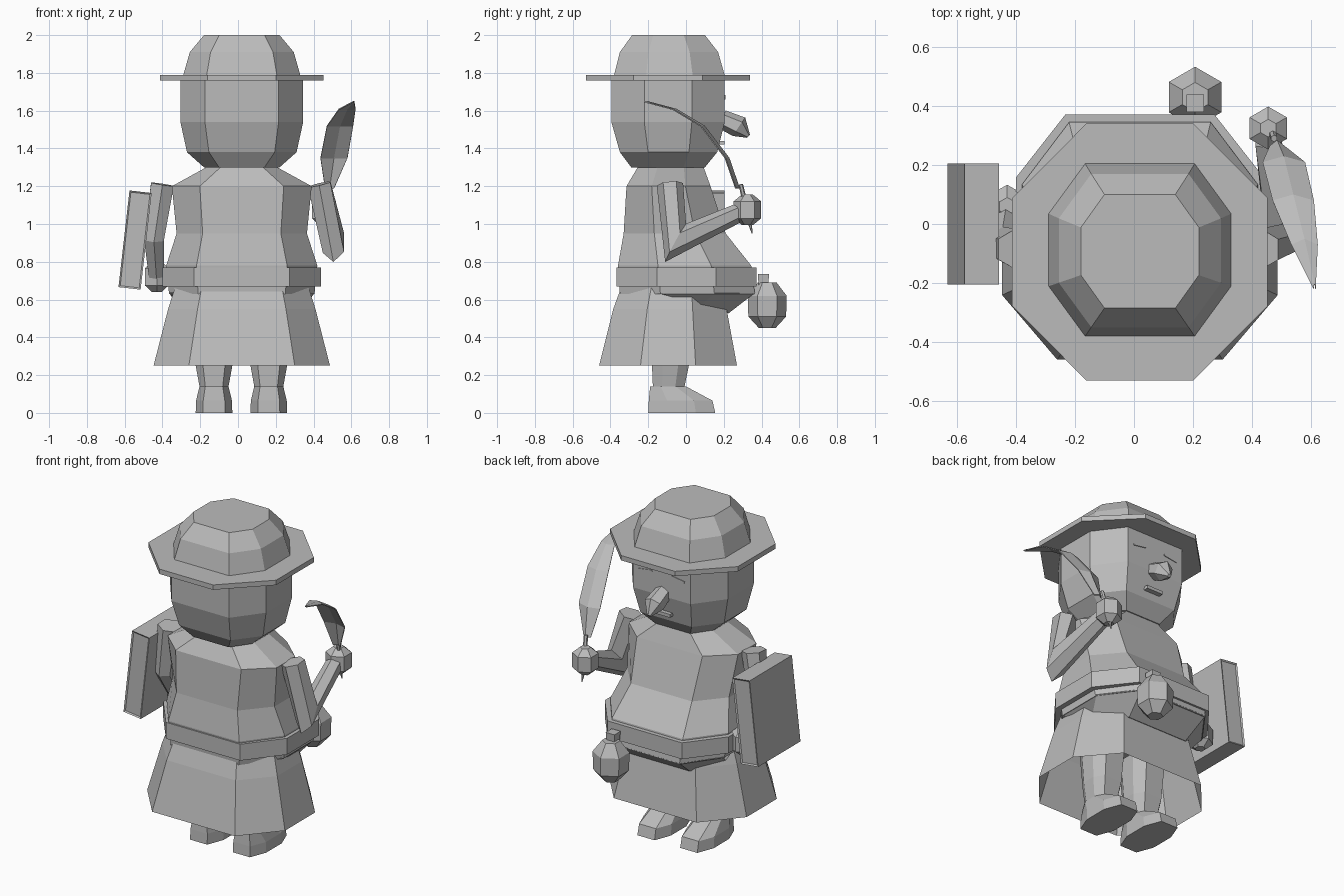
import bpy, bmesh, math
from mathutils import Vector, Matrix

cube = bpy.data.objects.get("Cube")
if cube:
    bpy.data.objects.remove(cube)

grey = bpy.data.materials.new("stone_grey")
grey.use_nodes = True
COLOUR = (0.5, 0.5, 0.5, 1)
grey.diffuse_color = COLOUR
grey.node_tree.nodes["Principled BSDF"].inputs["Base Color"].default_value = COLOUR

CX = 0.02  # centre line of the body


def finish(name, bm):
    bmesh.ops.recalc_face_normals(bm, faces=bm.faces)
    mesh = bpy.data.meshes.new(name)
    bm.to_mesh(mesh)
    bm.free()
    mesh.materials.append(grey)
    obj = bpy.data.objects.new(name, mesh)
    bpy.context.collection.objects.link(obj)
    return obj


def loft(name, loops, caps=True):
    """Skin a stack of equal-sized point loops."""
    bm = bmesh.new()
    rows = [[bm.verts.new(p) for p in loop] for loop in loops]
    for a, b in zip(rows, rows[1:]):
        for i in range(len(a)):
            j = (i + 1) % len(a)
            bm.faces.new((a[i], a[j], b[j], b[i]))
    if caps:
        bm.faces.new(rows[0])
        bm.faces.new(rows[-1])
    return finish(name, bm)


def octagon(z, half_x, back, front, cx=CX, kx=0.6, ky=0.42, lift=None):
    """Stretched octagon; lift(y) replaces z for slanted hems."""
    cy, half_y = (back + front) / 2, (front - back) / 2
    shape = [(1, -ky), (1, ky), (kx, 1), (-kx, 1), (-1, ky), (-1, -ky), (-kx, -1), (kx, -1)]
    pts = [(cx + half_x * x, cy + half_y * y) for x, y in shape]
    return [(x, y, lift(y) if lift else z) for x, y in pts]


def body(name, rings, caps=True, **options):
    return loft(name, [octagon(*r, **options) for r in rings], caps)


def tube(name, path, radii, sides=6):
    """Faceted tube along a path, mitred at the bends."""
    path = [Vector(p) for p in path]
    loops = []
    for i, (p, r) in enumerate(zip(path, radii)):
        before = (p - path[i - 1]).normalized() if i else None
        after = (path[i + 1] - p).normalized() if i + 1 < len(path) else None
        t = ((before or after) + (after or before)).normalized()
        u = t.cross(Vector((0, 1, 0)) if abs(t.y) < 0.9 else Vector((1, 0, 0)))
        u = Vector((1, 0, 0)) - t * t.x if abs(t.x) < 0.9 else u
        u.normalize()
        v = t.cross(u)
        stretch = 1 / max(0.55, t.dot(after or before))
        loops.append([p + r * (u * math.cos(a) + v * stretch * math.sin(a))
                      for a in (math.tau * (k + 0.5) / sides for k in range(sides))])
    return loft(name, loops)


def box(name, centre, size, tilt=0, axis="Y", inset=0):
    bm = bmesh.new()
    bmesh.ops.create_cube(bm, size=1)
    bmesh.ops.scale(bm, vec=size, verts=bm.verts)
    if inset:  # recessed page edges
        ends = [f for f in bm.faces if abs(f.normal.y) > 0.9]
        bmesh.ops.inset_individual(bm, faces=ends, thickness=inset, depth=-inset / 2)
    bm.transform(Matrix.Translation(centre) @ Matrix.Rotation(tilt, 4, axis))
    return finish(name, bm)


# Hat
body("hat_crown", [(1.77, 0.315, -0.385, 0.21), (1.91, 0.275, -0.35, 0.17),
                   (2.0, 0.2, -0.285, 0.1)])
body("hat_brim", [(1.76, 0.433, -0.53, 0.34), (1.79, 0.433, -0.53, 0.34)], kx=0.42)

# Head and face
body("head", [(1.3, 0.2, -0.29, 0.1), (1.38, 0.29, -0.35, 0.165),
              (1.54, 0.325, -0.395, 0.205), (1.77, 0.325, -0.395, 0.205)])
tube("nose", [(CX, 0.19, 1.555), (CX, 0.28, 1.515), (CX, 0.33, 1.465)], [0.05, 0.058, 0.012])
box("mouth", (CX, 0.19, 1.43), (0.11, 0.03, 0.02))
for side, word in ((-1, "right"), (1, "left")):
    box(word + "_eyebrow", (CX + side * 0.11, 0.205, 1.67), (0.09, 0.008, 0.01), side * 0.15)

# Coat, with its hem dipping under the belly
body("coat", [(1.31, 0.17, -0.25, 0.09), (1.2, 0.37, -0.315, 0.13), (0.95, 0.345, -0.33, 0.21),
              (0.78, 0.4, -0.36, 0.345), (0.63, 0.385, -0.35, 0.365)], ky=0.4)
body("coat_hem", [(0.63, 0.385, -0.35, 0.365)], caps=False).name = "hem_guide"
bpy.data.objects.remove(bpy.data.objects["hem_guide"])
loft("belly_underside", [octagon(0.635, 0.385, -0.35, 0.365),
                         octagon(0, 0.34, -0.3, 0.225, lift=lambda y: 0.59 - 0.28 * y)])
body("belt", [(0.67, 0.42, -0.367, 0.372), (0.77, 0.42, -0.367, 0.372)])

# Skirt, open underneath
body("skirt", [(0.66, 0.355, -0.345, 0.19), (0.55, 0.39, -0.385, 0.215),
               (0.25, 0.467, -0.46, 0.27)], caps=False, ky=0.4)

# Legs with shoes
for x, word in ((-0.127, "right"), (0.163, "left")):
    body(word + "_leg", [(0, 0.097, -0.2, 0.155), (0.065, 0.095, -0.197, 0.14),
                         (0.14, 0.077, -0.19, 0.0)], cx=x)
    body(word + "_shin", [(0.13, 0.075, -0.175, -0.01), (0.25, 0.097, -0.18, 0.015),
                          (0.5, 0.11, -0.2, 0.04)], cx=x)

# Arms
tube("raised_arm", [(0.43, -0.085, 1.21), (0.505, -0.055, 0.9), (0.455, 0.28, 1.06)],
     [0.07, 0.065, 0.05])
tube("lowered_arm", [(-0.4, -0.085, 1.21), (-0.445, -0.07, 0.92), (-0.43, 0.04, 0.71)],
     [0.07, 0.06, 0.045])


def fist(name, x, y, z):
    tube(name, [(x, y, z + d) for d in (-0.08, -0.045, 0.045, 0.08)], [0.03, 0.073, 0.073, 0.03])


fist("raised_hand", 0.455, 0.325, 1.075)
fist("lowered_hand", -0.43, 0.06, 0.72)

# Quill: stem and curved vane
tube("quill_stem", [(0.46, 0.35, 0.95), (0.46, 0.335, 1.02), (0.475, 0.29, 1.21)],
     [0.002, 0.014, 0.012])
vane = [(0.485, 0.285, 1.19, 0.025), (0.508, 0.23, 1.35, 0.072), (0.54, 0.1, 1.52, 0.07),
        (0.578, -0.05, 1.61, 0.045), (0.612, -0.2, 1.65, 0.004)]
bm = bmesh.new()
rows = [(bm.verts.new((x - w, y - 0.02, z)), bm.verts.new((x, y, z)),
         bm.verts.new((x + w, y - 0.02, z))) for x, y, z, w in vane]
for a, b in zip(rows, rows[1:]):
    for k in (0, 1):
        bm.faces.new((a[k], a[k + 1], b[k + 1], b[k]))
feather = finish("quill_vane", bm)
feather.modifiers.new("thickness", "SOLIDIFY").thickness = 0.006

# Book held at the side
box("book", (-0.545, 0, 0.915), (0.118, 0.41, 0.515), math.radians(6.5), inset=0.012)

# Gourd flask hanging from the belt
tube("gourd", [(0.207, 0.43, z) for z in (0.45, 0.51, 0.62, 0.69)],
     [0.045, 0.1, 0.103, 0.05])
tube("gourd_neck", [(0.207, 0.41, 0.66), (0.207, 0.41, 0.735)], [0.035, 0.042], sides=4)
